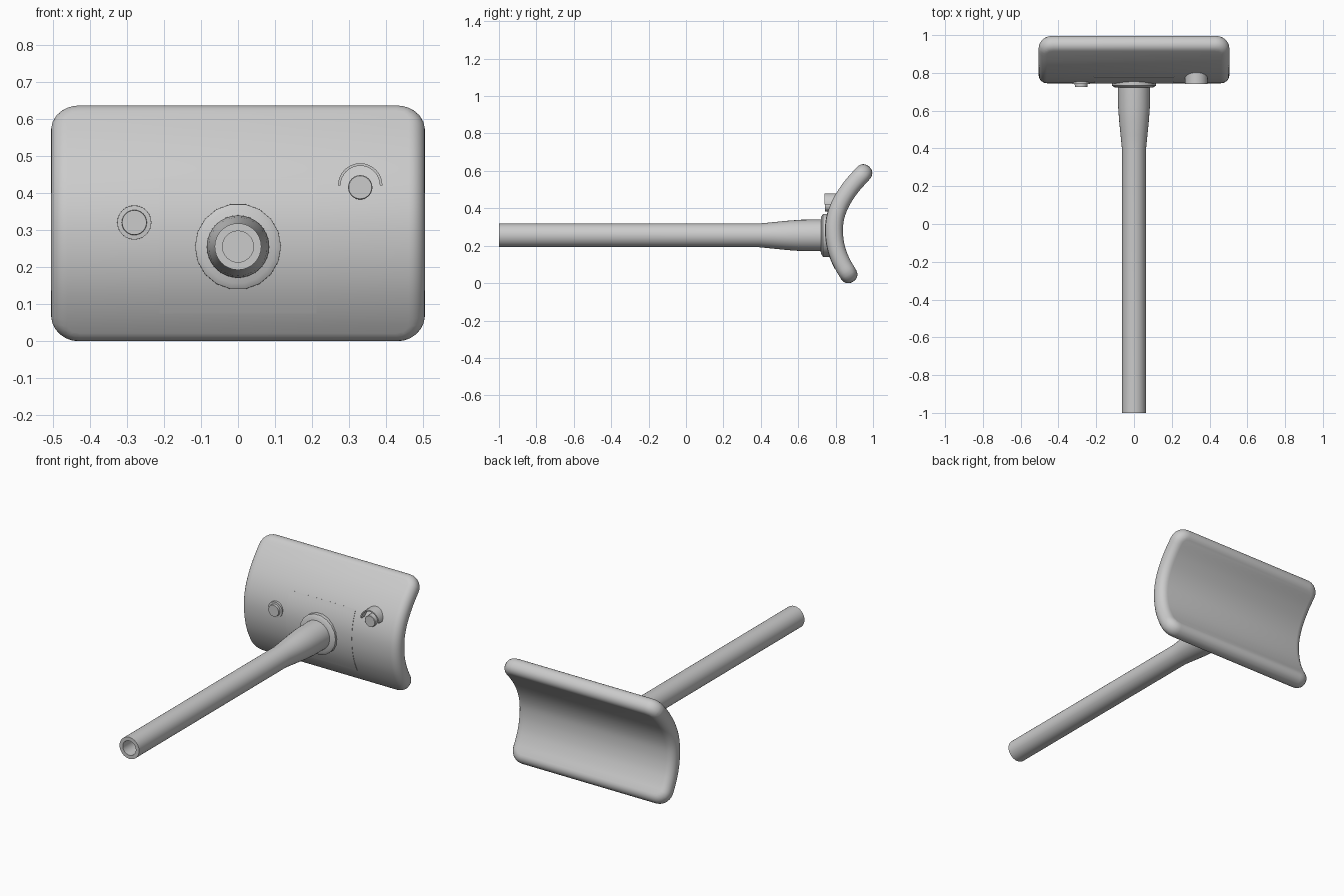
import bpy, bmesh, math
from mathutils import Vector

if "Cube" in bpy.data.objects:
    bpy.data.objects.remove(bpy.data.objects["Cube"])

grey = bpy.data.materials.new("light_grey")
grey.diffuse_color = (0.6, 0.6, 0.6, 1)
grey.use_nodes = True
grey.node_tree.nodes["Principled BSDF"].inputs["Base Color"].default_value = grey.diffuse_color


def finish(name, bm, angle=35):
    bmesh.ops.remove_doubles(bm, verts=bm.verts, dist=1e-5)
    bmesh.ops.recalc_face_normals(bm, faces=bm.faces)
    me = bpy.data.meshes.new(name)
    bm.to_mesh(me)
    bm.free()
    me.materials.append(grey)
    me.shade_smooth()
    me.set_sharp_from_angle(angle=math.radians(angle))
    ob = bpy.data.objects.new(name, me)
    bpy.context.collection.objects.link(ob)
    return ob


def lathe(name, profile, x, z, sides):
    """Spin (radius, y) points around an axis parallel to y."""
    bm = bmesh.new()
    vs = [bm.verts.new((x + r, y, z)) for r, y in profile]
    es = [bm.edges.new(p) for p in zip(vs, vs[1:])]
    bmesh.ops.spin(bm, geom=vs + es, cent=(x, 0, z), axis=(0, 1, 0),
                   angle=math.tau, steps=sides)
    return finish(name, bm)


# Centreline of the curved head in (y, z), bottom to top
P = [Vector(p) for p in [(.87, .045), (.835, .105), (.807, .175), (.793, .255),
                         (.797, .34), (.826, .425), (.88, .51), (.95, .59)]]
P = [2 * P[0] - P[1]] + P + [2 * P[-1] - P[-2]]
line = []
for a, b, c, d in zip(P, P[1:], P[2:], P[3:]):
    for i in range(20):
        t = i / 20
        line.append(.5 * (2 * b + (c - a) * t + (2 * a - 5 * b + 4 * c - d) * t * t
                          + (3 * b - a - 3 * c + d) * t ** 3))
line.append(P[-2])
dist = [0]
for a, b in zip(line, line[1:]):
    dist.append(dist[-1] + (b - a).length)
L = dist[-1]


def bend(x, s, n):
    """Map length s and height n above the centreline onto the curved head."""
    def at(q):
        i = max(k for k in range(len(line) - 1) if dist[k] <= max(q, 0))
        return line[i].lerp(line[i + 1], (q - dist[i]) / (dist[i + 1] - dist[i]))
    c = min(max(s, 0), L)
    t = (at(min(c + .015, L)) - at(max(c - .015, 0))).normalized()
    p = at(c) + t * (s - c) + Vector((-t.y, t.x)) * n
    return Vector((x, p.x, p.y))


# Head: rounded slab bent along the centreline
H, R = .047, .044
bm = bmesh.new()
bmesh.ops.create_cube(bm, size=1)
for v in bm.verts:
    v.co = (v.co.x * 1.01, L / 2 + v.co.y * (L + 2 * R), v.co.z * 2 * H)
upright = [e for e in bm.edges if abs(e.verts[0].co.z - e.verts[1].co.z) > .01]
bmesh.ops.bevel(bm, geom=upright, offset=.075, segments=6, profile=.5, affect='EDGES')
rim = [e for e in bm.edges if abs(e.verts[0].co.z - e.verts[1].co.z) < .001]
bmesh.ops.bevel(bm, geom=rim, offset=R, segments=6, profile=.5, affect='EDGES')
for i in range(29):
    bmesh.ops.bisect_plane(bm, geom=bm.verts[:] + bm.edges[:] + bm.faces[:], dist=1e-5,
                           plane_co=(0, L * i / 28, 0), plane_no=(0, 1, 0))
for v in bm.verts:
    v.co = bend(*v.co)
finish("curved_head", bm, 50)

# Thin panel following the front of the head
samples = [L * i / 200 for i in range(201)]
s0, s1 = [min(samples, key=lambda s: abs(bend(0, s, H).z - z)) for z in (.075, .44)]
bm = bmesh.new()
bmesh.ops.create_cube(bm, size=1)
for v in bm.verts:
    v.co = (v.co.x * .425, (s0 + s1) / 2 + v.co.y * (s1 - s0), H + v.co.z * .004)
for i in range(1, 16):
    bmesh.ops.bisect_plane(bm, geom=bm.verts[:] + bm.edges[:] + bm.faces[:], dist=1e-5,
                           plane_co=(0, s0 + (s1 - s0) * i / 16, 0), plane_no=(0, 1, 0))
for v in bm.verts:
    v.co = bend(*v.co)
finish("front_panel", bm)

# Hollow handle, widening towards the head
lathe("handle", [(0, -.6), (.042, -.6), (.042, -1), (.063, -1), (.063, .39), (.071, .47),
                 (.079, .55), (.084, .62), (.085, .76), (0, .76)], 0, .255, 32)

# Collar between handle and head
lathe("collar", [(0, .722), (.1, .722), (.116, .732), (.117, .79), (0, .79)], 0, .255, 18)

# Stepped button on the left
lathe("button", [(0, .726), (.033, .726), (.034, .74), (.046, .741), (.047, .775),
                 (0, .775)], -.28, .32, 24)

# Knob on the right
lathe("knob", [(0, .742), (.031, .742), (.033, .744), (.033, .80), (0, .80)], .33, .415, 24)

# Half-round hood over the knob
bm = bmesh.new()
ring = [bm.verts.new((.33 + r, y, .42)) for r, y in
        [(.053, .74), (.06, .74), (.06, .81), (.053, .81)]]
section = bm.faces.new(ring)
bmesh.ops.spin(bm, geom=[section], cent=(.33, 0, .42), axis=(0, -1, 0),
               angle=math.pi, steps=16)
bm.verts.ensure_lookup_table()
bm.faces.ensure_lookup_table()
finish("knob_hood", bm)
